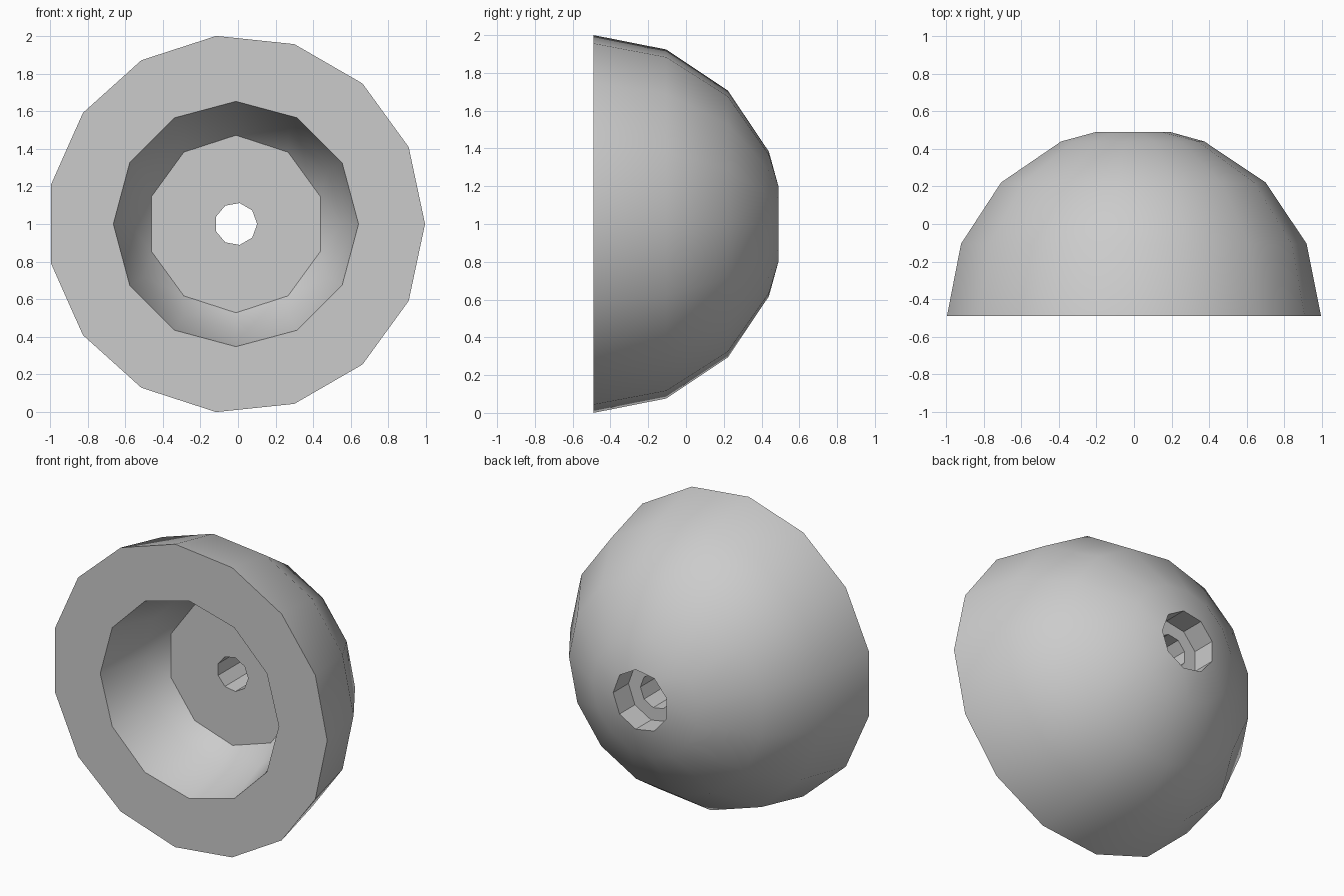
import bpy, bmesh
from math import cos, sin, radians

cube = bpy.data.objects.get("Cube")
if cube:
    bpy.data.objects.remove(cube, do_unlink=True)

CX, CZ = -0.011, 1.0      # axis of the dome, running along y
FRONT, BACK = -0.49, 0.49
R = 1.0055                # outer radius
CUP = 0.652               # radius of the round front hollow

bm = bmesh.new()


def ring(sides, radius, y, phase=0):
    """Regular polygon of vertices around the axis."""
    step = 360 / sides
    angles = [radians(phase + step * i) for i in range(sides)]
    verts = [bm.verts.new((CX + radius * cos(a), y, CZ + radius * sin(a))) for a in angles]
    return verts, phase, step


def skin(ring_a, ring_b):
    """Join two rings, with quads or with triangles if the counts differ."""
    (a, pa, sa), (b, pb, sb) = ring_a, ring_b
    na, nb = len(a), len(b)
    if na == nb:
        for i in range(na):
            j = (i + 1) % na
            bm.faces.new((a[i], a[j], b[j], b[i]))
        return
    i = j = 0
    while i < na or j < nb:
        if j >= nb or (i < na and pa + sa * (i + 1) <= pb + sb * (j + 1)):
            bm.faces.new((a[i % na], a[(i + 1) % na], b[j % nb]))
            i += 1
        else:
            bm.faces.new((a[i % na], b[(j + 1) % nb], b[j % nb]))
            j += 1


# Outer dome, from the front edge to the bolt opening at the back
rings = [ring(15, R * cos(radians(t)), FRONT + R * sin(radians(t)))
         for t in (0, 22.5, 45, 67.5)]
# Counterbore, ledge and through hole
rings += [ring(9, 0.2, BACK), ring(9, 0.2, 0.33),
          ring(9, 0.113, 0.33), ring(9, 0.113, -0.04)]
# Flat floor and round wall of the front hollow
rings += [ring(10, 0.472, -0.04, 18),
          ring(12, CUP * cos(radians(30)), FRONT + CUP * sin(radians(30))),
          ring(12, CUP, FRONT)]

# Close the loop through the flat front face
for first, second in zip(rings, rings[1:] + rings[:1]):
    skin(first, second)
bmesh.ops.recalc_face_normals(bm, faces=bm.faces)

mesh = bpy.data.meshes.new("dome_body")
bm.to_mesh(mesh)
bm.free()
dome = bpy.data.objects.new("dome_body", mesh)
bpy.context.collection.objects.link(dome)

# Single grey material
grey = bpy.data.materials.new("light_grey")
grey.use_nodes = True
colour = (0.6, 0.6, 0.6, 1)
grey.diffuse_color = colour
grey.node_tree.nodes["Principled BSDF"].inputs["Base Color"].default_value = colour
mesh.materials.append(grey)

# Smooth dome and hollow, crisp rims and hole walls
bpy.ops.object.select_all(action="DESELECT")
dome.select_set(True)
bpy.context.view_layer.objects.active = dome
bpy.ops.object.shade_smooth_by_angle(angle=radians(35))
